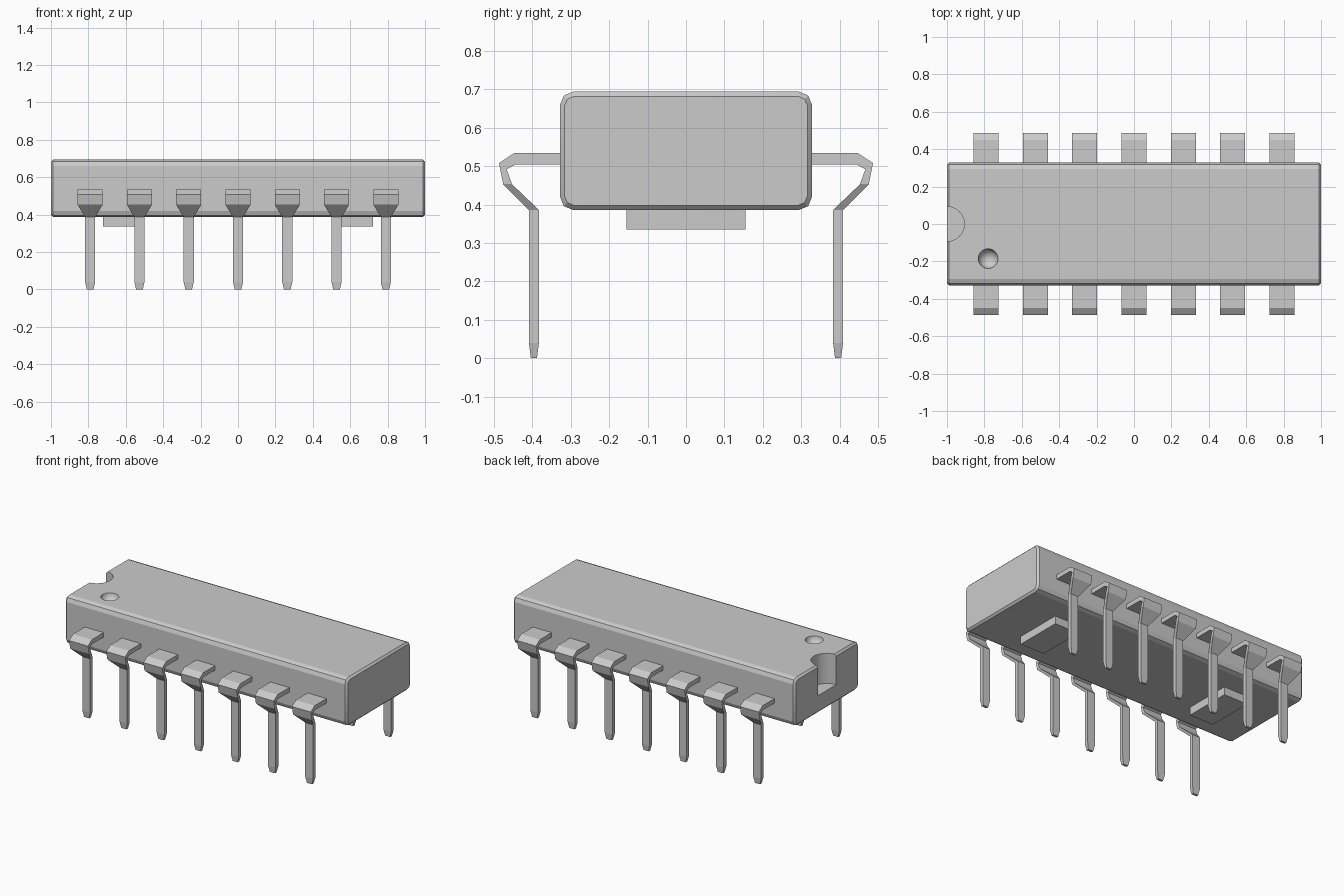
import bpy, bmesh, math

if "Cube" in bpy.data.objects:
    bpy.data.objects.remove(bpy.data.objects["Cube"])


def add_object(name, bm):
    bmesh.ops.recalc_face_normals(bm, faces=bm.faces)
    mesh = bpy.data.meshes.new(name)
    bm.to_mesh(mesh)
    bm.free()
    obj = bpy.data.objects.new(name, mesh)
    bpy.context.collection.objects.link(obj)
    return obj


def box(center, size):
    bm = bmesh.new()
    bmesh.ops.create_cube(bm, size=1)
    bmesh.ops.scale(bm, vec=size, verts=bm.verts)
    bmesh.ops.translate(bm, vec=center, verts=bm.verts)
    return bm


def cut(target, cutter):
    mod = target.modifiers.new("cut", 'BOOLEAN')
    mod.operation = 'DIFFERENCE'
    mod.solver = 'EXACT'
    mod.object = cutter
    bpy.context.view_layer.objects.active = target
    bpy.ops.object.modifier_apply(modifier=mod.name)
    bpy.data.objects.remove(cutter)


# Chip body: rounded long edges, then a fine chamfer round each end
BOTTOM, TOP = 0.386, 0.694
bm = box((0, 0, (BOTTOM + TOP) / 2), (2, 0.656, TOP - BOTTOM))
long_edges = [e for e in bm.edges if abs(e.verts[0].co.x - e.verts[1].co.x) > 1]
bmesh.ops.bevel(bm, geom=long_edges, offset=0.034, segments=2, profile=0.5, affect='EDGES')
end_edges = [e for e in bm.edges if abs(e.verts[0].co.x + e.verts[1].co.x) > 1.99]
bmesh.ops.bevel(bm, geom=end_edges, offset=0.012, segments=1, affect='EDGES')
body = add_object("chip_body", bm)

# Half-round notch at the left end
bm = bmesh.new()
bmesh.ops.create_cone(bm, cap_ends=True, segments=32, radius1=0.093, radius2=0.093, depth=0.4)
bmesh.ops.translate(bm, vec=(-1, 0, 0.7), verts=bm.verts)
cut(body, add_object("notch_cutter", bm))

# Round dimple marking the first pin
bm = bmesh.new()
bmesh.ops.create_uvsphere(bm, u_segments=32, v_segments=17, radius=0.053)
bmesh.ops.translate(bm, vec=(-0.78, -0.185, TOP + 0.005), verts=bm.verts)
cut(body, add_object("dimple_cutter", bm))

bpy.ops.object.select_all(action='DESELECT')
body.select_set(True)
bpy.context.view_layer.objects.active = body
bpy.ops.object.shade_smooth_by_angle(angle=math.radians(20))

# Two standoff pads under the body
for side, label in ((-1, "left"), (1, "right")):
    add_object("standoff_pad_" + label, box((side * 0.637, 0, 0.365), (0.172, 0.31, 0.06)))

# Pin sections: outer (y, z), inner (y, z), half width
SECTIONS = [
    ((0.310, 0.534), (0.310, 0.505), 0.067),
    ((0.448, 0.534), (0.443, 0.505), 0.067),
    ((0.487, 0.508), (0.467, 0.492), 0.067),
    ((0.476, 0.453), (0.453, 0.453), 0.067),
    ((0.409, 0.386), (0.383, 0.386), 0.027),
    ((0.409, 0.040), (0.383, 0.040), 0.027),
    ((0.404, 0.000), (0.388, 0.000), 0.018),
]


def make_pin(name, x, side):
    bm = bmesh.new()
    rings = []
    for (yo, zo), (yi, zi), w in SECTIONS:
        corners = ((x - w, yo, zo), (x + w, yo, zo), (x + w, yi, zi), (x - w, yi, zi))
        rings.append([bm.verts.new((cx, side * cy, cz)) for cx, cy, cz in corners])
    for a, b in zip(rings, rings[1:]):
        for i in range(4):
            j = (i + 1) % 4
            bm.faces.new((a[i], a[j], b[j], b[i]))
    bm.faces.new(rings[0])
    bm.faces.new(rings[-1])
    add_object(name, bm)


# Seven pins along the front and seven along the back
for side, label in ((-1, "front"), (1, "back")):
    for n in range(7):
        make_pin(f"pin_{label}_{n + 1}", (n - 3) * 0.2635, side)
